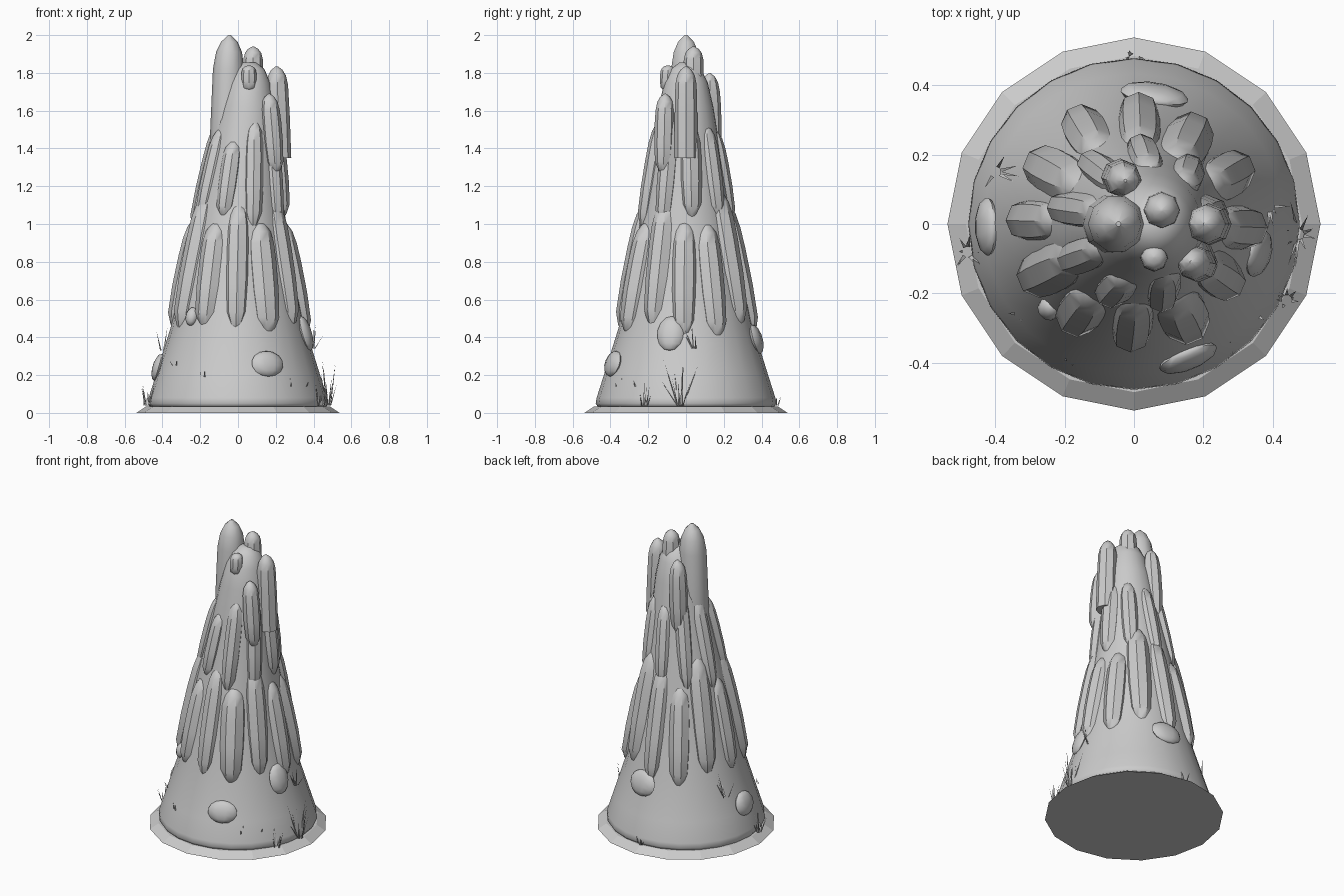
import bpy, bmesh, math, random
from mathutils import Vector, Matrix

if "Cube" in bpy.data.objects:
    bpy.data.objects.remove(bpy.data.objects["Cube"])
random.seed(4)

clay = bpy.data.materials.new("clay_grey")
clay.diffuse_color = (0.6, 0.6, 0.6, 1)
clay.use_nodes = True
clay.node_tree.nodes["Principled BSDF"].inputs["Base Color"].default_value = clay.diffuse_color

# Mound core: height, radius, sideways drift
CORE = [(0.03, .465, 0), (.05, .478, 0), (.08, .473, 0), (.2, .435, 0), (.45, .357, 0),
        (.8, .29, 0), (1.1, .23, .01), (1.4, .18, .035), (1.62, .145, .05),
        (1.75, .115, .055), (1.82, .08, .06), (1.855, .035, .06)]


def core_at(z):
    for a, b in zip(CORE, CORE[1:]):
        if z <= b[0]:
            t = (z - a[0]) / (b[0] - a[0])
            return a[1] + t * (b[1] - a[1]), a[2] + t * (b[2] - a[2])
    return CORE[-1][1:]


def finish(name, bm, angle=40):
    bmesh.ops.recalc_face_normals(bm, faces=bm.faces)
    me = bpy.data.meshes.new(name)
    bm.to_mesh(me)
    bm.free()
    me.materials.append(clay)
    ob = bpy.data.objects.new(name, me)
    bpy.context.collection.objects.link(ob)
    bpy.ops.object.select_all(action='DESELECT')
    ob.select_set(True)
    bpy.context.view_layer.objects.active = ob
    if angle:
        bpy.ops.object.shade_smooth_by_angle(angle=math.radians(angle))
    return ob


def loft(bm, rings, segs):
    """Skin a list of (centre, radius) horizontal rings and cap both ends."""
    loops = [[bm.verts.new(Vector(c) + Vector((r * math.cos(2 * math.pi * i / segs),
              r * math.sin(2 * math.pi * i / segs), 0))) for i in range(segs)] for c, r in rings]
    for a, b in zip(loops, loops[1:]):
        for i in range(segs):
            j = (i + 1) % segs
            bm.faces.new((a[i], a[j], b[j], b[i]))
    bm.faces.new(loops[0][::-1])
    bm.faces.new(loops[-1])


ROUND_TOP = [(.8, .94), (.9, .78), (.96, .5), (1, .08)]
RIDGE = [(0, .06), (.06, .5), (.16, .88), (.4, 1), (.65, 1)] + ROUND_TOP
SPIRE = [(0, 1), (.45, 1)] + ROUND_TOP


def column(bm, p0, p1, r, profile, segs=8):
    p0, p1 = Vector(p0), Vector(p1)
    loft(bm, [(p0.lerp(p1, t), r * k) for t, k in profile], segs)


# Sixteen-sided ground disc
bm = bmesh.new()
loft(bm, [((0, 0, 0), .538), ((0, 0, .035), .485)], 16)
finish("ground_disc", bm, 0)

# Core
bm = bmesh.new()
loft(bm, [((cx, 0, z), r) for z, r, cx in CORE], 24)
finish("mound_core", bm, 60)


# Rings of clay ridges leaning against the core
def ridge_ring(name, count, start, z0, z1, r, sink):
    bm = bmesh.new()
    for i in range(count):
        a = math.radians(start + 360 / count * i)
        d = Vector((math.cos(a), math.sin(a), 0))
        lo, hi = z0 + random.uniform(-.05, .03), z1 + random.uniform(-.12, .12)
        (ra, ca), (rb, cb) = core_at(lo), core_at(hi)
        p0 = d * (ra - sink) + Vector((ca, 0, lo))
        p1 = d * (rb - sink) + Vector((cb, 0, hi))
        column(bm, p0, p1, r * random.uniform(.9, 1.1), RIDGE)
    finish(name, bm)


ridge_ring("lower_ridges", 12, -2, .42, 1.12, .07, .03)
ridge_ring("upper_ridges", 9, 8, 1.0, 1.52, .054, .02)

# Spires: bottom, top, radius
for name, p0, p1, r, prof in [
        ("main_spire", (-.07, 0, 1.1), (-.045, 0, 2.0), .088, SPIRE),
        ("centre_spire", (.08, .04, 1.6), (.08, .04, 1.94), .055, SPIRE),
        ("right_spire", (.222, 0, 1.35), (.205, 0, 1.835), .06, SPIRE),
        ("front_right_spire", (.2, -.12, 1.26), (.165, -.11, 1.69), .052, RIDGE),
        ("front_knob", (.058, -.1, 1.7), (.058, -.095, 1.84), .04, RIDGE),
        ("back_spire", (-.05, .14, 1.3), (-.025, .125, 1.8), .055, RIDGE)]:
    bm = bmesh.new()
    column(bm, p0, p1, r, prof, 10 if r > .08 else 8)
    finish(name, bm)

# Flattened clay lumps on the lower slope: angle, height, half width, half height
for n, (deg, z, w, h) in enumerate([(-68, .26, .09, .07), (-13, .42, .072, .095),
                                    (81, .39, .1, .08), (181, .24, .085, .075),
                                    (-135, .51, .035, .05)]):
    a = math.radians(deg)
    r = core_at(z)[0]
    bm = bmesh.new()
    bmesh.ops.create_uvsphere(bm, u_segments=10, v_segments=7, radius=1)
    m = (Matrix.Translation((r * math.cos(a), r * math.sin(a), z)) @ Matrix.Rotation(a, 4, 'Z')
         @ Matrix.Rotation(-.28, 4, 'Y') @ Matrix.Diagonal((.032, w, h, 1)))
    bm.transform(m)
    finish("clay_lump_%d" % n, bm)

# Grass: x, y, base height, blade length, blade count
bm = bmesh.new()
for x, y, z, length, count in [
        (.475, -.03, .04, .25, 12), (.44, -.22, .04, .12, 9), (-.48, -.08, .04, .12, 10),
        (-.4, .15, .33, .16, 6), (.39, .05, .34, .14, 5), (0, .475, .04, .05, 6),
        (-.33, -.26, .25, .05, 3), (-.18, -.39, .19, .04, 3), (.27, -.36, .14, .05, 3),
        (.35, -.26, .14, .06, 3)]:
    for i in range(count):
        a = random.uniform(0, 2 * math.pi)
        lean = random.uniform(.05, .35) * length
        base = Vector((x + .015 * math.cos(a), y + .015 * math.sin(a), z))
        tip = base + Vector((lean * math.cos(a), lean * math.sin(a),
                             length * random.uniform(.5, 1)))
        side = Vector((-math.sin(a), math.cos(a), 0)) * .005
        out = Vector((math.cos(a), math.sin(a), 0)) * .004
        tri = [bm.verts.new(p) for p in (base - side, base + side, base + out)]
        top = bm.verts.new(tip)
        for j in range(3):
            bm.faces.new((tri[j], tri[(j + 1) % 3], top))
finish("grass_tufts", bm, 0)
